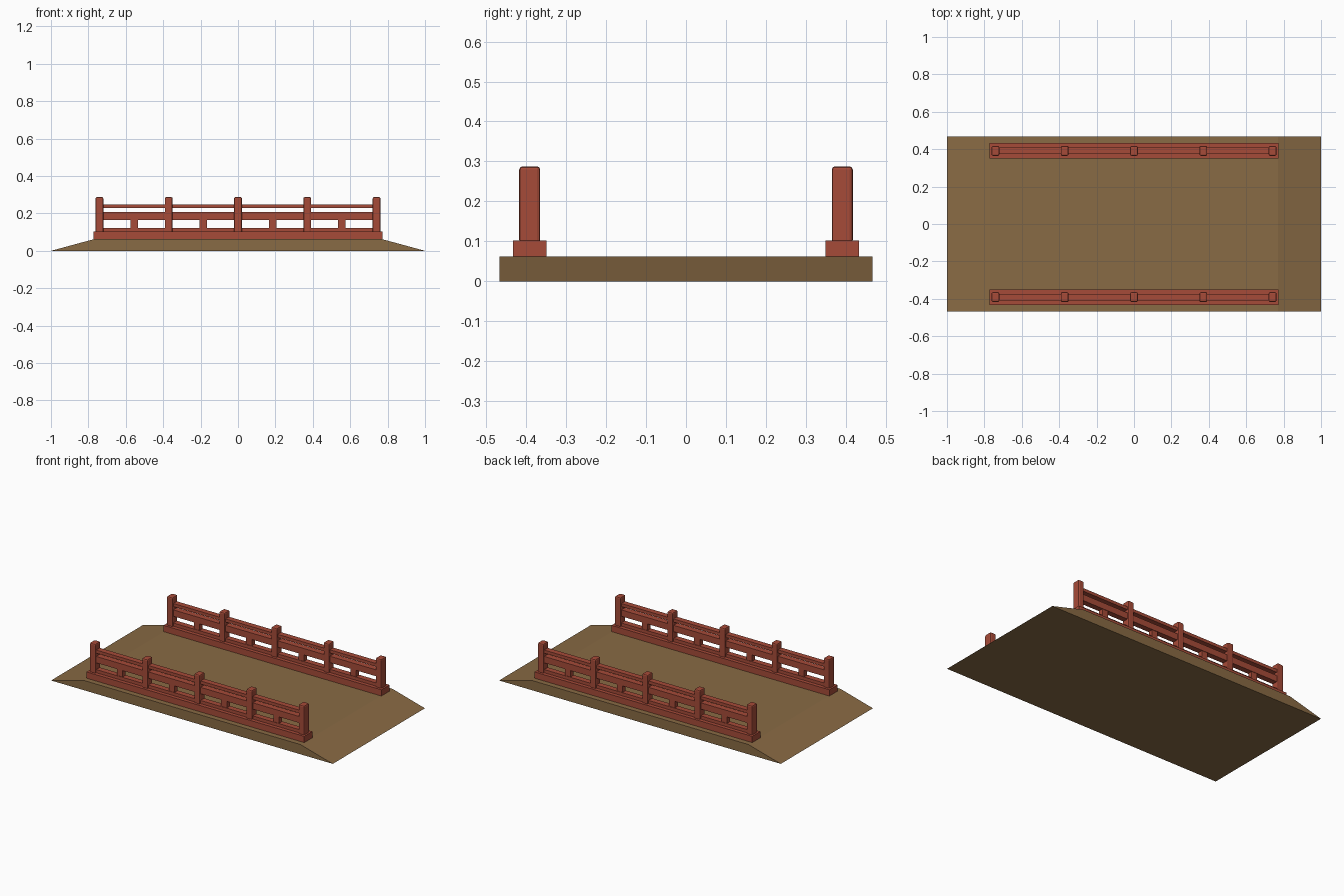
import bpy, bmesh

if "Cube" in bpy.data.objects:
    bpy.data.objects.remove(bpy.data.objects["Cube"])


def material(name, rgb):
    m = bpy.data.materials.new(name)
    m.diffuse_color = (*rgb, 1)
    m.use_nodes = True
    m.node_tree.nodes["Principled BSDF"].inputs["Base Color"].default_value = m.diffuse_color
    return m


RED = material("red_painted_wood", (0.38, 0.070, 0.040))
BROWN = material("brown_earth", (0.25, 0.145, 0.058))


def finish(name, bm, mat):
    bmesh.ops.recalc_face_normals(bm, faces=bm.faces)
    me = bpy.data.meshes.new(name)
    bm.to_mesh(me)
    bm.free()
    me.materials.append(mat)
    ob = bpy.data.objects.new(name, me)
    bpy.context.collection.objects.link(ob)
    return ob


def box(name, x0, x1, y, depth, z0, z1, bevel=0):
    bm = bmesh.new()
    bmesh.ops.create_cube(bm, size=1)
    for v in bm.verts:
        v.co.x = x1 if v.co.x > 0 else x0
        v.co.y = y + v.co.y * depth
        v.co.z = z1 if v.co.z > 0 else z0
    ob = finish(name, bm, RED)
    if bevel:
        mod = ob.modifiers.new("bevel", 'BEVEL')
        mod.width = bevel
        mod.segments = 2
    return ob


# Sloped deck: trapezoid profile extruded across y
bm = bmesh.new()
profile = [(-1, 0), (1, 0), (0.77, 0.0625), (-0.77, 0.0625)]
face = bm.faces.new([bm.verts.new((x, -0.467, z)) for x, z in profile])
ext = bmesh.ops.extrude_face_region(bm, geom=[face])
for g in ext["geom"]:
    if isinstance(g, bmesh.types.BMVert):
        g.co.y = 0.467
finish("deck_ramp", bm, BROWN)

# Two matching railings
POSTS = [i * 0.3705 for i in range(-2, 3)]
for side, y in (("front", -0.391), ("back", 0.391)):
    box(f"{side}_plinth", -0.773, 0.773, y, 0.083, 0.0625, 0.1025)
    for i, x in enumerate(POSTS):
        box(f"{side}_post_{i}", x - 0.021, x + 0.021, y, 0.0525, 0.095, 0.2875, 0.008)
    # Rails and short struts between neighbouring posts
    for i, (a, b) in enumerate(zip(POSTS, POSTS[1:])):
        a, b = a + 0.018, b - 0.018
        c = (a + b) / 2
        box(f"{side}_bottom_rail_{i}", a, b, y, 0.036, 0.1025, 0.123)
        box(f"{side}_middle_rail_{i}", a, b, y, 0.036, 0.166, 0.207)
        box(f"{side}_top_rail_{i}", a, b, y, 0.036, 0.228, 0.248)
        box(f"{side}_strut_{i}", c - 0.02, c + 0.02, y, 0.03, 0.12, 0.169)
